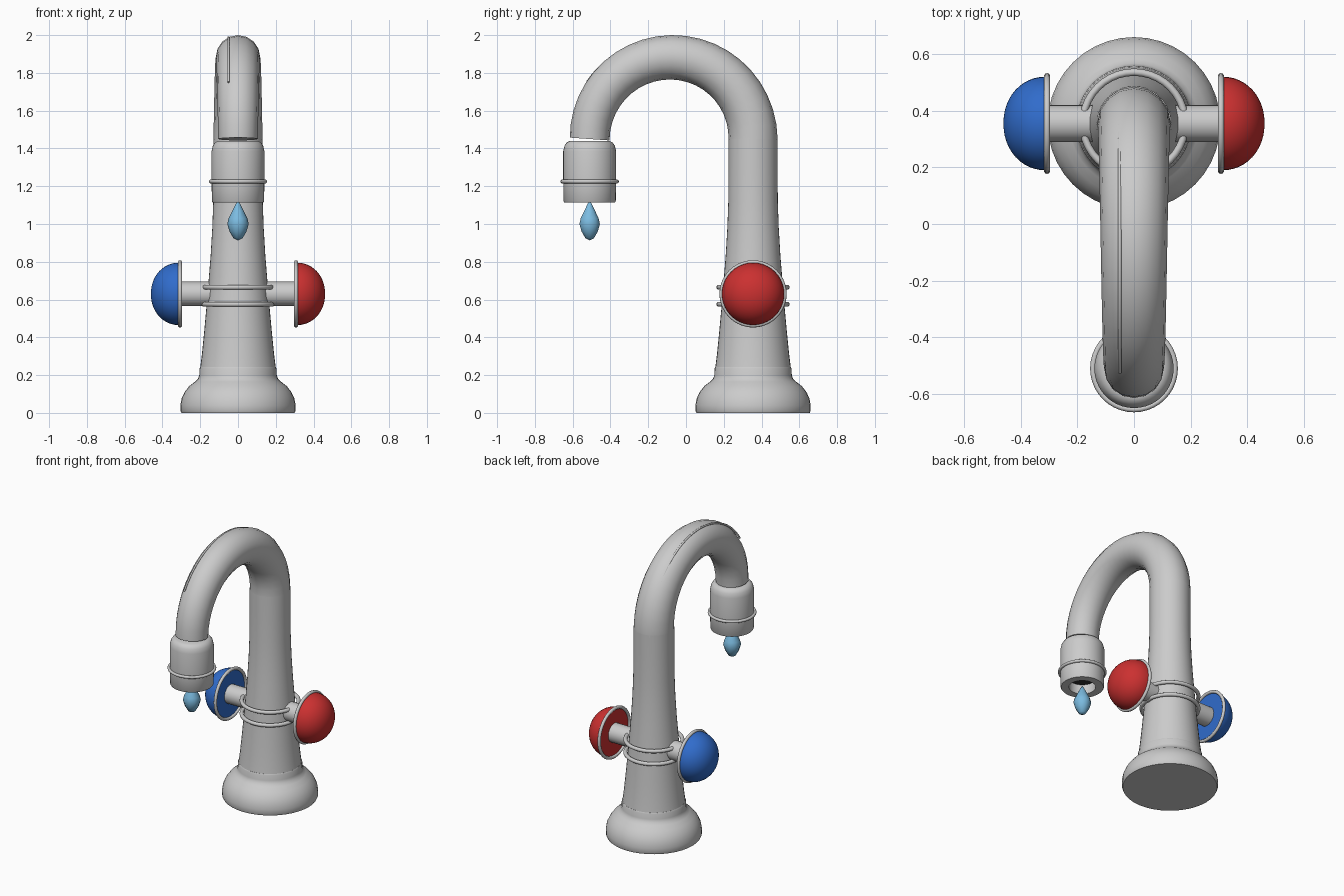
import bpy, bmesh
from math import pi, sin, cos, radians
from mathutils import Matrix

if "Cube" in bpy.data.objects:
    bpy.data.objects.remove(bpy.data.objects["Cube"])

AXIS_Y, TIP_Y, KNOB_Z = 0.355, -0.51, 0.63


def material(name, rgb):
    m = bpy.data.materials.new(name)
    m.diffuse_color = (*rgb, 1)
    m.use_nodes = True
    m.node_tree.nodes["Principled BSDF"].inputs["Base Color"].default_value = m.diffuse_color
    return m


def smooth(ob, angle=35):
    bpy.ops.object.select_all(action='DESELECT')
    ob.select_set(True)
    bpy.context.view_layer.objects.active = ob
    bpy.ops.object.shade_smooth_by_angle(angle=radians(angle))


def lathe(name, profile, place, segs=40, mat=None, angle=35):
    """Revolve (radius, height) points round local z, then place."""
    bm = bmesh.new()
    vs = [bm.verts.new((r, 0, z)) for r, z in profile]
    es = [bm.edges.new(p) for p in zip(vs, vs[1:])]
    bmesh.ops.spin(bm, geom=vs + es, cent=(0, 0, 0), axis=(0, 0, 1),
                   angle=2 * pi, steps=segs)
    bmesh.ops.remove_doubles(bm, verts=bm.verts[:], dist=1e-4)
    bmesh.ops.recalc_face_normals(bm, faces=bm.faces[:])
    bm.transform(place)
    me = bpy.data.meshes.new(name)
    bm.to_mesh(me)
    bm.free()
    ob = bpy.data.objects.new(name, me)
    bpy.context.collection.objects.link(ob)
    if mat:
        me.materials.append(mat)
    smooth(ob, angle)
    return ob


def ring(name, major, minor, place):
    pts = [(major + minor * cos(a), minor * sin(a))
           for a in (2 * pi * i / 10 for i in range(11))]
    return lathe(name, pts, place, angle=60)


def tube(name, pts, radii):
    """Round tube along a path with a radius per point."""
    cu = bpy.data.curves.new(name, 'CURVE')
    cu.dimensions = '3D'
    cu.bevel_depth = 1.0
    cu.bevel_resolution = 6
    cu.use_fill_caps = True
    sp = cu.splines.new('POLY')
    sp.points.add(len(pts) - 1)
    for p, co, r in zip(sp.points, pts, radii):
        p.co = (*co, 1)
        p.radius = r
    ob = bpy.data.objects.new(name, cu)
    bpy.context.collection.objects.link(ob)
    bpy.ops.object.select_all(action='DESELECT')
    ob.select_set(True)
    bpy.context.view_layer.objects.active = ob
    bpy.ops.object.convert(target='MESH')
    smooth(bpy.context.object, 40)


red = material("hot_red", (0.6, 0.03, 0.03))
blue = material("cold_blue", (0.03, 0.15, 0.6))
water = material("water_blue", (0.2, 0.5, 0.75))
dark = material("outlet_dark", (0.03, 0.03, 0.03))
body_at = Matrix.Translation((0, AXIS_Y, 0))
tip_at = Matrix.Translation((0, TIP_Y, 0))

# Flared foot and tapering column
lathe("base", [(0, 0), (0.3, 0), (0.305, 0.012), (0.305, 0.04), (0.299, 0.075),
               (0.283, 0.11), (0.258, 0.142), (0.228, 0.165), (0.212, 0.18),
               (0.205, 0.2), (0.204, 0.235), (0.2, 0.243), (0, 0.243)], body_at)
lathe("column", [(0.2, 0.24), (0.191, 0.31), (0.179, 0.43), (0.168, 0.55),
                 (0.158, 0.67), (0.145, 0.83), (0.136, 0.98), (0.131, 1.12),
                 (0.13, 1.3), (0.13, 1.45)], body_at)

# Swan-neck spout, narrowing towards the outlet
N, R, CY, CZ = 22, 0.4325, (AXIS_Y + TIP_Y) / 2, 1.45
arc = [(0, CY + R * cos(pi * i / N), CZ + R * sin(pi * i / N)) for i in range(N + 1)]
tube("spout", [(0, AXIS_Y, 1.43)] + arc,
     [0.13] + [0.13 - 0.025 * i / N for i in range(N + 1)])

# Fine highlight line along the top of the spout
line = [radians(34 + 112 * i / 30) for i in range(31)]
tube("spout_line", [(-0.05, CY + 0.538 * cos(a), CZ + 0.538 * sin(a)) for a in line],
     [0.006] * 31)

# Outlet head with hollow underside
lathe("outlet_head", [(0, 1.44), (0.105, 1.44), (0.121, 1.432), (0.133, 1.415),
                      (0.14, 1.385), (0.14, 1.225), (0.138, 1.12), (0.134, 1.114),
                      (0.085, 1.114), (0.085, 1.2)], tip_at)
lathe("outlet_hole", [(0, 1.18), (0.086, 1.18)], tip_at, mat=dark)
ring("outlet_ring", 0.145, 0.01, Matrix.Translation((0, TIP_Y, 1.225)))

# Water drop
lathe("water_drop", [(0, 0.913), (0.024, 0.925), (0.045, 0.96), (0.057, 1.0),
                     (0.05, 1.03), (0.03, 1.07), (0.012, 1.105), (0, 1.125)],
      tip_at, segs=10, mat=water, angle=60)

# Collar rings round the column
for z, tag in ((0.575, "lower"), (0.665, "upper")):
    ring(tag + "_collar", 0.181, 0.013, Matrix.Translation((0, AXIS_Y, z)))

# Handles on both sides: stem, rim and domed knob
for sx, tag, mat in ((1, "hot", red), (-1, "cold", blue)):
    at = Matrix.Translation((0, AXIS_Y, KNOB_Z)) @ Matrix.Rotation(sx * pi / 2, 4, 'Y')
    lathe(tag + "_stem", [(0, 0.1), (0.065, 0.1), (0.065, 0.312), (0, 0.312)], at, segs=24)
    ring(tag + "_rim", 0.167, 0.011, at @ Matrix.Translation((0, 0, 0.307)))
    dome = [(0.165 * cos(a) ** 0.95 if a < 1.57 else 0, 0.315 + 0.146 * sin(a))
            for a in (pi / 2 * i / 12 for i in range(13))]
    dome[-1] = (0, 0.461)
    lathe(tag + "_knob", [(0, 0.308), (0.165, 0.308)] + dome, at, mat=mat)
